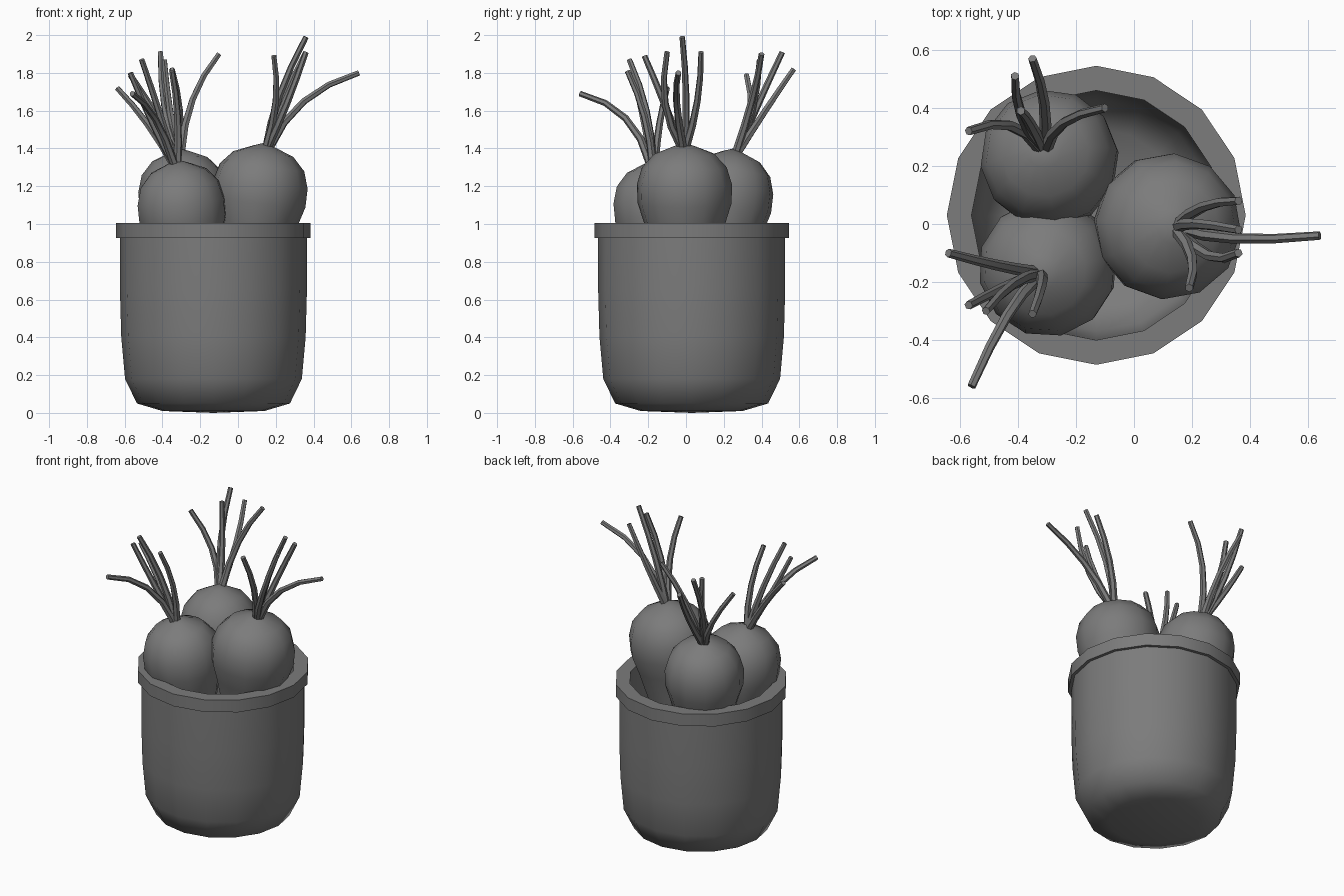
import bpy
import bmesh
import math
from mathutils import Vector

if "Cube" in bpy.data.objects:
    bpy.data.objects.remove(bpy.data.objects["Cube"])

gray = bpy.data.materials.new("stone_gray")
gray.use_nodes = True
color = (0.2, 0.2, 0.2, 1)
gray.diffuse_color = color
shader = next(n for n in gray.node_tree.nodes if n.type == "BSDF_PRINCIPLED")
shader.inputs["Base Color"].default_value = color


def finish(obj, angle):
    """Give an object its material and smooth shading."""
    obj.data.materials.append(gray)
    bpy.ops.object.select_all(action="DESELECT")
    obj.select_set(True)
    bpy.context.view_layer.objects.active = obj
    if obj.type == "CURVE":
        bpy.ops.object.convert(target="MESH")
    bpy.ops.object.shade_smooth_by_angle(angle=math.radians(angle))


def lathe(name, profile, sides, angle):
    """Revolve (radius, height) points that start and end on the z axis."""
    bm = bmesh.new()
    verts = [bm.verts.new((r, 0, z)) for r, z in profile]
    edges = [bm.edges.new(pair) for pair in zip(verts, verts[1:])]
    bmesh.ops.spin(bm, geom=verts + edges, axis=(0, 0, 1), cent=(0, 0, 0),
                   angle=math.tau, steps=sides, use_duplicate=False)
    bmesh.ops.remove_doubles(bm, verts=bm.verts, dist=0.001)
    bmesh.ops.recalc_face_normals(bm, faces=bm.faces)
    mesh = bpy.data.meshes.new(name)
    bm.to_mesh(mesh)
    bm.free()
    obj = bpy.data.objects.new(name, mesh)
    bpy.context.collection.objects.link(obj)
    finish(obj, angle)
    return obj


def stem(name, base, mid, tip, steps=4):
    """Tapered tube bending from base through mid to tip."""
    base, mid, tip = Vector(base), Vector(mid), Vector(tip)
    handle = mid * 2 - (base + tip) / 2
    curve = bpy.data.curves.new(name, "CURVE")
    curve.dimensions = "3D"
    curve.bevel_depth = 0.02
    curve.bevel_resolution = 1
    curve.use_fill_caps = True
    line = curve.splines.new("POLY")
    line.points.add(steps)
    for i, point in enumerate(line.points):
        t = i / steps
        place = base * (1 - t) ** 2 + handle * 2 * t * (1 - t) + tip * t * t
        point.co = (*place, 1)
        point.radius = 1.1 - 0.35 * t
    obj = bpy.data.objects.new(name, curve)
    bpy.context.collection.objects.link(obj)
    finish(obj, 50)


# Pot: outer wall, rim band and hollow inside
pot = lathe("pot", [
    (0, 0), (0.27, 0.01), (0.405, 0.05), (0.468, 0.18), (0.488, 0.4),
    (0.495, 0.65), (0.495, 0.925), (0.515, 0.925), (0.515, 1.005),
    (0.43, 1.005), (0.425, 0.65), (0.4, 0.2), (0.3, 0.09), (0, 0.07)], 16, 50)
pot.location = (-0.13, 0.03, 0)

# Root vegetables: crown point, buried tip and width, then (mid, tip) of each stem
root_profile = [(0, 0), (0.06, -0.02), (0.16, -0.06), (0.225, -0.13),
                (0.252, -0.22), (0.25, -0.32), (0.215, -0.43), (0.17, -0.6),
                (0.1, -0.9), (0, -1.2)]
roots = {
    "right": ((0.14, -0.01, 1.43), (0.02, 0, 0.2), 1, [
        ((0.35, -0.05, 1.65), (0.64, -0.04, 1.8)),
        ((0.24, 0.06, 1.65), (0.36, 0.08, 1.91)),
        ((0.22, 0, 1.68), (0.36, -0.02, 1.99)),
        ((0.26, -0.11, 1.64), (0.36, -0.1, 1.91)),
        ((0.2, -0.12, 1.65), (0.19, -0.22, 1.89))]),
    "front": ((-0.32, -0.17, 1.34), (-0.22, -0.08, 0.2), 0.94, [
        ((-0.44, -0.32, 1.56), (-0.56, -0.56, 1.69)),
        ((-0.48, -0.14, 1.53), (-0.64, -0.1, 1.72)),
        ((-0.45, -0.22, 1.53), (-0.57, -0.28, 1.8)),
        ((-0.42, -0.21, 1.6), (-0.51, -0.3, 1.87)),
        ((-0.32, -0.22, 1.57), (-0.35, -0.31, 1.81))]),
    "back": ((-0.31, 0.25, 1.4), (-0.22, 0.13, 0.2), 0.94, [
        ((-0.24, 0.35, 1.66), (-0.1, 0.4, 1.9)),
        ((-0.31, 0.42, 1.6), (-0.35, 0.57, 1.82)),
        ((-0.39, 0.38, 1.63), (-0.41, 0.51, 1.91)),
        ((-0.43, 0.34, 1.57), (-0.57, 0.32, 1.79)),
        ((-0.36, 0.35, 1.6), (-0.39, 0.39, 1.87))]),
}
for side, (crown, end, width, stems) in roots.items():
    crown = Vector(crown)
    root = lathe(side + "_root", root_profile, 12, 60)
    root.location = crown
    root.scale = (width, width, 1)
    root.rotation_mode = "QUATERNION"
    root.rotation_quaternion = (crown - Vector(end)).to_track_quat("Z", "Y")
    for number, (mid, tip) in enumerate(stems, 1):
        # Stems fan out slightly from the crown
        spread = (Vector(mid) - crown) * 0.12
        base = crown + Vector((spread.x, spread.y, -0.03))
        stem(f"{side}_stem_{number}", base, mid, tip)
